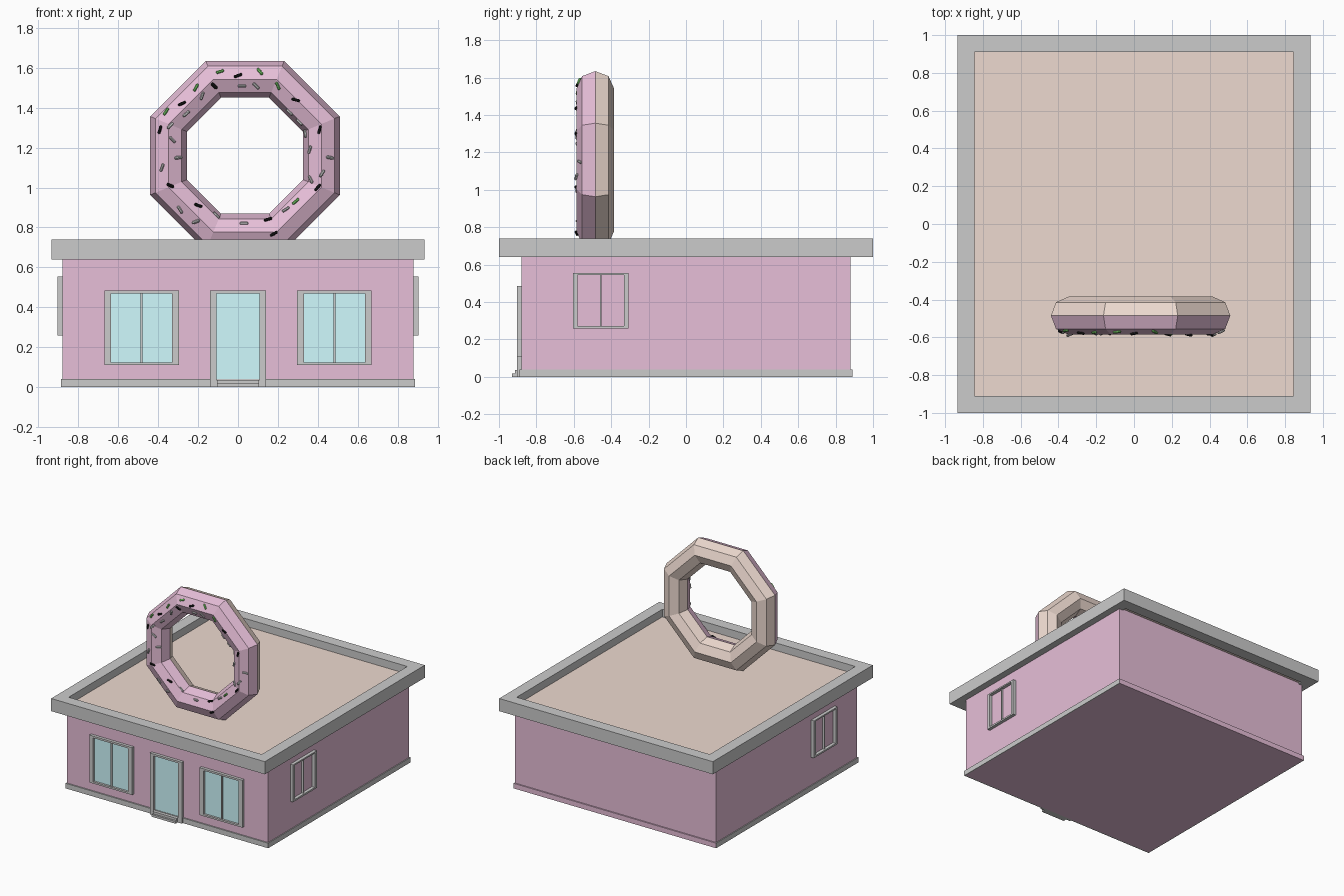
import bpy, bmesh, math
from mathutils import Vector, Matrix
from mathutils.bvhtree import BVHTree

if "Cube" in bpy.data.objects:
    bpy.data.objects.remove(bpy.data.objects["Cube"])


def mat(name, r, g, b):
    m = bpy.data.materials.new(name)
    m.diffuse_color = (r, g, b, 1)
    m.use_nodes = True
    m.node_tree.nodes["Principled BSDF"].inputs["Base Color"].default_value = m.diffuse_color
    return m


PINK = mat("pink", 0.80, 0.52, 0.69)
TAN = mat("tan", 0.85, 0.70, 0.63)
GLASS = mat("glass_blue", 0.63, 0.96, 1.0)
BLACK = mat("black", 0.01, 0.01, 0.01)
GREEN = mat("green", 0.2, 0.65, 0.15)


def finish(name, bm, material=None):
    bmesh.ops.recalc_face_normals(bm, faces=bm.faces)
    me = bpy.data.meshes.new(name)
    bm.to_mesh(me)
    bm.free()
    if material:
        me.materials.append(material)
    ob = bpy.data.objects.new(name, me)
    bpy.context.collection.objects.link(ob)
    return ob


def box(name, x0, x1, y0, y1, z0, z1, material=None):
    bm = bmesh.new()
    m = Matrix.Translation(((x0 + x1) / 2, (y0 + y1) / 2, (z0 + z1) / 2))
    m = m @ Matrix.Diagonal((abs(x1 - x0), abs(y1 - y0), abs(z1 - z0), 1))
    bmesh.ops.create_cube(bm, size=1, matrix=m)
    return finish(name, bm, material)


def frame(name, outer, inner, d0, d1, place):
    """Rectangular ring; rects are (u0, u1, v0, v1), place maps (u, v, depth) to a point."""
    bm = bmesh.new()
    rings = []
    for (u0, u1, v0, v1), d in ((outer, d0), (outer, d1), (inner, d1), (inner, d0)):
        rings.append([bm.verts.new(place(u, v, d))
                      for u, v in ((u0, v0), (u1, v0), (u1, v1), (u0, v1))])
    for a, b in zip(rings, rings[1:] + rings[:1]):
        for i in range(4):
            j = (i + 1) % 4
            bm.faces.new((a[i], a[j], b[j], b[i]))
    return finish(name, bm)


def on_front(u, v, d):
    return (u, -d, v)


def on_top(u, v, d):
    return (u, v, d)


# Building body, skirting and roof
box("walls", -0.88, 0.88, -0.88, 0.88, 0, 0.66, PINK)
box("front_skirting", -0.885, 0.885, -0.89, -0.88, 0, 0.04)
box("back_skirting", -0.885, 0.885, 0.88, 0.89, 0, 0.04, PINK)
for side, sx in (("left", -1), ("right", 1)):
    box(side + "_skirting", sx * 0.88, sx * 0.887, -0.89, 0.89, 0, 0.04)
frame("roof_parapet", (-0.935, 0.935, -1, 1), (-0.845, 0.845, -0.91, 0.91), 0.64, 0.74, on_top)
box("roof_deck", -0.85, 0.85, -0.915, 0.915, 0.65, 0.68, TAN)

# Door and steps
frame("door_frame", (-0.14, 0.14, 0, 0.485), (-0.108, 0.108, 0.036, 0.47), 0.875, 0.903, on_front)
box("door_glass", -0.108, 0.108, -0.886, -0.875, 0.036, 0.47, GLASS)
box("lower_step", -0.104, 0.104, -0.93, -0.89, 0, 0.018)
box("upper_step", -0.104, 0.104, -0.915, -0.89, 0.018, 0.036)

for side, sx in (("left", -1), ("right", 1)):
    # Front window
    c = sx * 0.4825
    frame(side + "_front_window_frame", (c - 0.187, c + 0.187, 0.11, 0.485),
          (c - 0.153, c + 0.153, 0.124, 0.47), 0.875, 0.903, on_front)
    box(side + "_front_window_glass", c - 0.153, c + 0.153, -0.886, -0.875, 0.124, 0.47, GLASS)
    box(side + "_front_window_mullion", c - 0.005, c + 0.005, -0.895, -0.88, 0.124, 0.47)
    # Side window, with the wall colour showing through
    frame(side + "_side_window_frame", (-0.603, -0.307, 0.26, 0.555),
          (-0.58, -0.332, 0.273, 0.544), 0.875, 0.905,
          lambda u, v, d: (sx * d, u, v))
    box(side + "_side_window_mullion", sx * 0.875, sx * 0.895, -0.461, -0.452, 0.273, 0.544)

# Rooftop ring: eight-sided torus, frosted on its front half
bpy.ops.mesh.primitive_torus_add(major_segments=8, minor_segments=8,
                                 major_radius=0.414, minor_radius=0.1,
                                 location=(0.035, -0.485, 1.16),
                                 rotation=(math.pi / 2, math.pi / 8, 0))
ring = bpy.context.object
ring.name = "rooftop_ring"
bpy.ops.object.transform_apply(location=True, rotation=True, scale=True)
ring.data.materials.append(PINK)
ring.data.materials.append(TAN)
for p in ring.data.polygons:
    p.use_smooth = False
    p.material_index = 0 if p.center.y < -0.485 else 1

# Sprinkles: (x, z, angle) on the frosting, dropped onto its surface from the front
bm = bmesh.new()
bm.from_mesh(ring.data)
surface = BVHTree.FromBMesh(bm)
bm.free()

black = [(-.12, 1.51, -45), (0, 1.56, 25), (-.28, 1.42, 20), (-.39, 1.29, 70), (.29, 1.44, -10),
         (.41, 1.29, 70), (-.34, 1.01, -20), (.40, 1.0, 50), (.15, .84, 20), (.18, .77, 35),
         (-.20, .91, -15)]
green = [(-.21, 1.50, 65), (-.09, 1.58, 20), (.11, 1.58, -55), (.20, 1.51, -70),
         (-.36, 1.38, 60), (.29, .93, 40)]
grey = [(.02, 1.51, 0), (.09, 1.51, -50), (-.18, 1.46, 75), (-.26, 1.37, 40), (-.34, 1.31, 40),
        (-.33, 1.24, -40), (-.30, 1.15, 5), (-.38, 1.10, 65), (-.29, .89, -60), (-.21, .83, 25),
        (-.11, .86, -40), (.03, .82, 0), (.24, .89, 30), (.36, 1.19, 70), (.34, 1.27, -45),
        (.31, 1.33, -40), (.46, 1.15, -10), (.365, 1.04, -60), (.42, 1.07, 50), (.26, 1.38, -30)]


def sprinkles(name, spots, material=None):
    bm = bmesh.new()
    for x, z, angle in spots:
        hit, normal, _, _ = surface.ray_cast(Vector((x, -2, z)), Vector((0, 1, 0)))
        if hit is None:
            continue
        a = math.radians(angle)
        along = Vector((math.cos(a), 0, math.sin(a)))
        along = (along - normal * along.dot(normal)).normalized()
        rot = Matrix((normal.cross(along), normal, -along)).transposed().to_4x4()
        verts = bmesh.ops.create_uvsphere(bm, u_segments=8, v_segments=5, radius=0.0085)["verts"]
        for v in verts:
            v.co.z += math.copysign(0.013, v.co.z)
        bmesh.ops.transform(bm, matrix=Matrix.Translation(hit + normal * 0.003) @ rot, verts=verts)
    finish(name, bm, material)


sprinkles("black_sprinkles", black, BLACK)
sprinkles("green_sprinkles", green, GREEN)
sprinkles("grey_sprinkles", grey)
